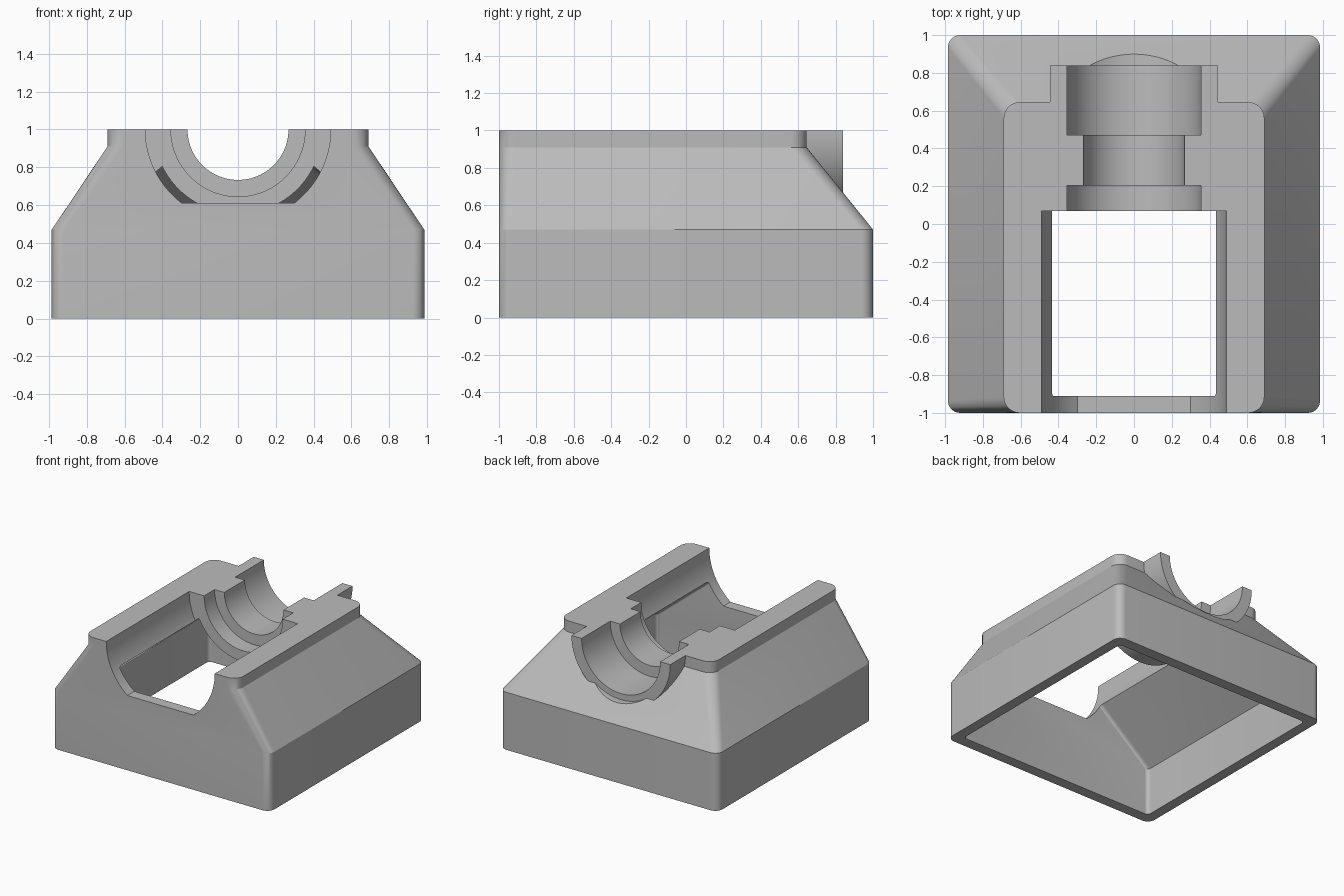
import bpy, bmesh, math

cube = bpy.data.objects.get("Cube")
if cube:
    bpy.data.objects.remove(cube, do_unlink=True)

grey = bpy.data.materials.new("plain_grey")
grey.use_nodes = True
colour = (0.5, 0.5, 0.5, 1)
grey.diffuse_color = colour
grey.node_tree.nodes["Principled BSDF"].inputs["Base Color"].default_value = colour


def loft(name, rings):
    """Closed solid through rings of equal point count."""
    bm = bmesh.new()
    loops = [[bm.verts.new(p) for p in ring] for ring in rings]
    n = len(loops[0])
    for a, b in zip(loops, loops[1:]):
        for i in range(n):
            j = (i + 1) % n
            bm.faces.new((a[i], a[j], b[j], b[i]))
    bm.faces.new(loops[0][::-1])
    bm.faces.new(loops[-1])
    bmesh.ops.recalc_face_normals(bm, faces=bm.faces)
    mesh = bpy.data.meshes.new(name)
    bm.to_mesh(mesh)
    bm.free()
    mesh.materials.append(grey)
    obj = bpy.data.objects.new(name, mesh)
    bpy.context.collection.objects.link(obj)
    return obj


def rounded_ring(half_x, y0, y1, z, r, steps=8):
    """Rounded rectangle at height z."""
    corners = [(half_x - r, y1 - r), (r - half_x, y1 - r),
               (r - half_x, y0 + r), (half_x - r, y0 + r)]
    ring = []
    for k, (cx, cy) in enumerate(corners):
        for s in range(steps + 1):
            a = math.pi / 2 * (k + s / steps)
            ring.append((cx + r * math.cos(a), cy + r * math.sin(a), z))
    return ring


def barrel(name, r, y0, y1, floor=0.0, half=False):
    """Cylinder along y, axis at z = 1; optionally only its lower half."""
    steps = 48 if half else 96
    count = steps + 1 if half else steps
    angles = [math.pi * (1 + s / 48) for s in range(count)]
    profile = [(r * math.cos(a), max(1 + r * math.sin(a), floor)) for a in angles]
    if half:
        profile[0], profile[-1] = (-r, 1), (r, 1)
    return loft(name, [[(x, y, z) for x, z in profile] for y in (y0, y1)])


def combine(target, other, operation):
    mod = target.modifiers.new(operation, "BOOLEAN")
    mod.operation = operation
    mod.solver = "EXACT"
    mod.object = other
    other.hide_render = True
    bpy.context.view_layer.objects.active = target
    bpy.ops.object.modifier_apply(modifier=mod.name)
    bpy.data.objects.remove(other, do_unlink=True)


# Outer shell: straight skirt, sloped sides and back, short upper rim
housing = loft("housing", [
    rounded_ring(0.985, -1, 1, 0, 0.065),
    rounded_ring(0.985, -1, 1, 0.47, 0.065),
    rounded_ring(0.69, -1, 0.645, 0.91, 0.085),
    rounded_ring(0.69, -1, 0.645, 1, 0.085)])

# Hollow, open at the bottom, with a sloped ceiling
combine(housing, loft("cavity", [
    rounded_ring(0.9, -0.91, 0.91, -0.1, 0.03),
    rounded_ring(0.9, -0.91, 0.91, 0.39, 0.03),
    rounded_ring(0.37, -0.91, 0.38, 0.83, 0.03)]), "DIFFERENCE")

# Wide front trough with a flat floor, and relief behind the collar
combine(housing, barrel("front_trough", 0.49, -1.1, 0.07, floor=0.61), "DIFFERENCE")
combine(housing, barrel("back_relief", 0.405, 0.8, 1.1), "DIFFERENCE")

# Half-round collar carrying the stepped groove
combine(housing, barrel("collar", 0.446, 0.07, 0.84, half=True), "UNION")
for name, r, y0, y1 in (("front_step", 0.355, 0, 0.205),
                        ("neck", 0.267, 0.1, 0.6),
                        ("back_step", 0.355, 0.47, 0.9)):
    combine(housing, barrel(name, r, y0, y1), "DIFFERENCE")

bpy.ops.object.select_all(action="DESELECT")
housing.select_set(True)
bpy.context.view_layer.objects.active = housing
bpy.ops.object.shade_smooth_by_angle(angle=math.radians(25))
